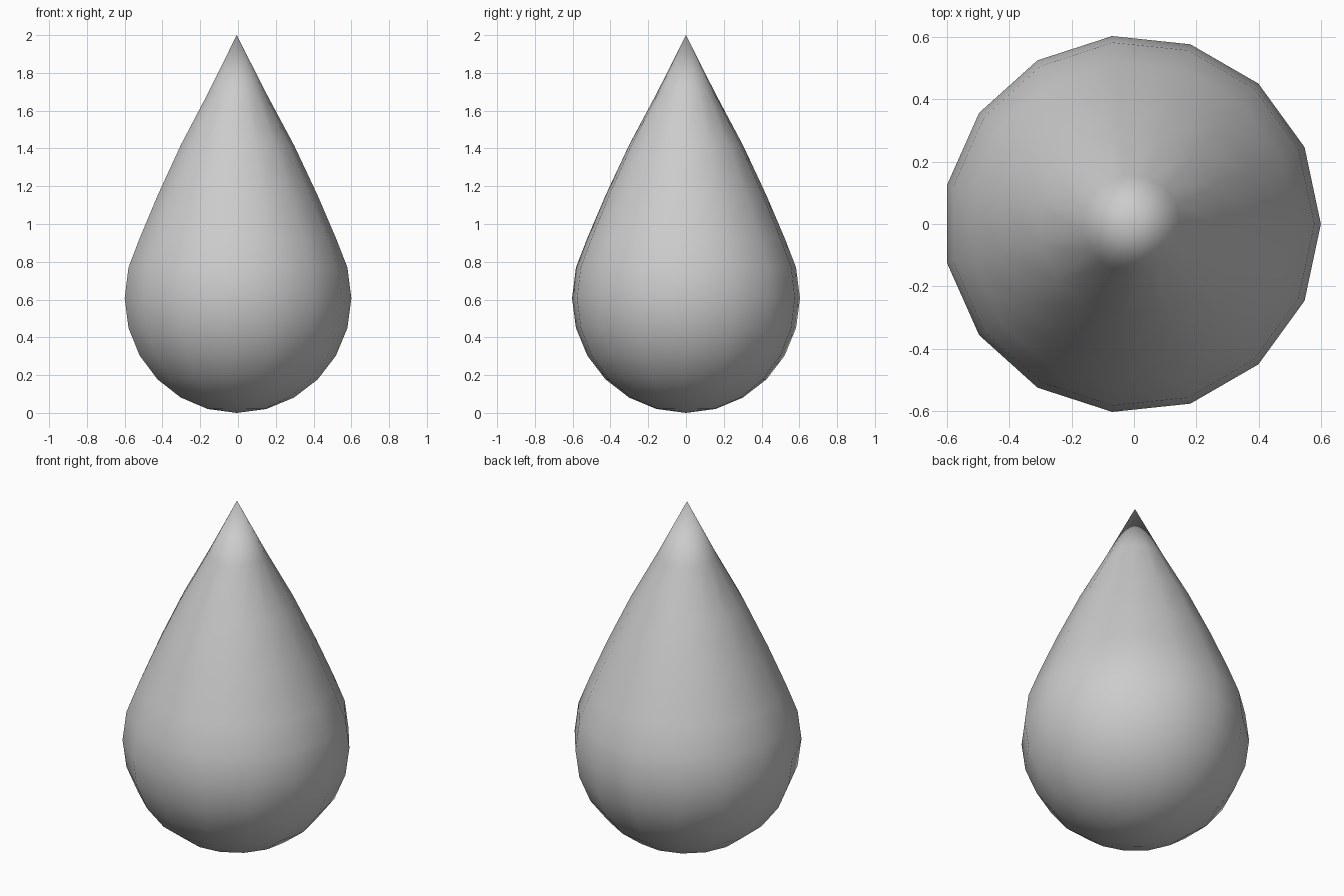
import bpy, bmesh
from math import sin, cos, pi, radians

if "Cube" in bpy.data.objects:
    bpy.data.objects.remove(bpy.data.objects["Cube"])

SIDES = 15
R = 0.6066                                   # radius of the round lower half
SHIFT = -R * (1 - cos(pi / SIDES)) / 2       # centres the odd-sided outline on x

# Profile: 15-degree sphere rings, upper ones drawn out to a point
upper_z = [0.77, 0.925, 1.15, 1.417, 1.69]
rings = [(R * sin(radians(a)), R - R * cos(radians(a))) for a in range(15, 91, 15)]
rings += [(R * sin(radians(75 - 15 * i)), z) for i, z in enumerate(upper_z)]

bm = bmesh.new()


def make_ring(r, z):
    return [bm.verts.new((r * cos(2 * pi * i / SIDES) + SHIFT,
                          r * sin(2 * pi * i / SIDES), z)) for i in range(SIDES)]


loops = [make_ring(r, z) for r, z in rings]
bottom = bm.verts.new((SHIFT, 0, 0))
tip = bm.verts.new((SHIFT, 0, 2))

# Side quads and the triangle fans at both poles
for i in range(SIDES):
    j = (i + 1) % SIDES
    for a, b in zip(loops, loops[1:]):
        bm.faces.new((a[i], a[j], b[j], b[i]))
    bm.faces.new((bottom, loops[0][j], loops[0][i]))
    bm.faces.new((tip, loops[-1][i], loops[-1][j]))

bmesh.ops.recalc_face_normals(bm, faces=bm.faces)
for f in bm.faces:
    f.smooth = True

mesh = bpy.data.meshes.new("droplet")
bm.to_mesh(mesh)
bm.free()
bpy.context.collection.objects.link(bpy.data.objects.new("droplet", mesh))
